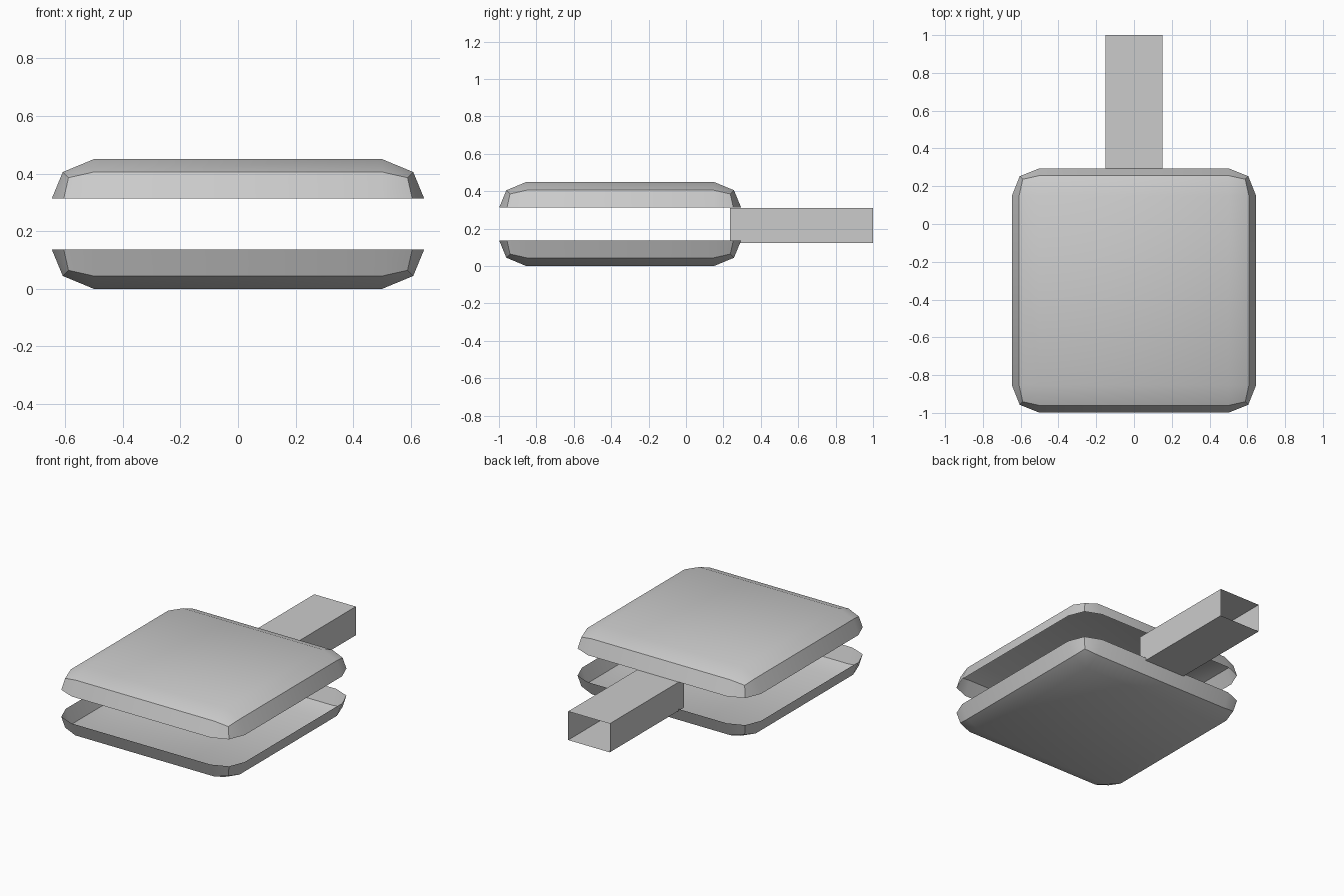
import bpy, bmesh, math
from mathutils import Vector

cube = bpy.data.objects.get("Cube")
if cube:
    bpy.data.objects.remove(cube, do_unlink=True)

HEIGHT = 0.45      # overall height
HALF = 0.653       # half width of the rounded body
BEVEL = 0.152      # rounding of the body
RIM = 0.137        # depth of each shell
CENTRE_Y = -0.352

grey = bpy.data.materials.new("light grey")
grey.use_nodes = True
colour = (0.6, 0.6, 0.6, 1.0)
grey.diffuse_color = colour
grey.node_tree.nodes["Principled BSDF"].inputs["Base Color"].default_value = colour


def box(bm, low, high):
    """Add a box between two corners."""
    low, high = Vector(low), Vector(high)
    made = bmesh.ops.create_cube(bm, size=1.0)
    bmesh.ops.scale(bm, vec=high - low, verts=made["verts"])
    bmesh.ops.translate(bm, vec=(low + high) / 2, verts=made["verts"])


def finish(name, bm):
    """Turn a bmesh into a shaded, coloured object."""
    mesh = bpy.data.meshes.new(name)
    bm.to_mesh(mesh)
    bm.free()
    mesh.materials.append(grey)
    obj = bpy.data.objects.new(name, mesh)
    bpy.context.collection.objects.link(obj)
    bpy.ops.object.select_all(action='DESELECT')
    obj.select_set(True)
    bpy.context.view_layer.objects.active = obj
    bpy.ops.object.shade_smooth_by_angle(angle=math.radians(30))
    return obj


def shell(name, cut_z, keep_up):
    """Rounded box sliced open, keeping only the part above or below the cut."""
    bm = bmesh.new()
    box(bm, (-HALF, CENTRE_Y - HALF, 0), (HALF, CENTRE_Y + HALF, HEIGHT))
    bmesh.ops.bevel(bm, geom=bm.edges[:], offset=BEVEL, offset_type='OFFSET',
                    segments=2, profile=0.5, affect='EDGES')
    bmesh.ops.bisect_plane(bm, geom=bm.verts[:] + bm.edges[:] + bm.faces[:],
                           plane_co=(0, 0, cut_z), plane_no=(0, 0, 1),
                           clear_inner=keep_up, clear_outer=not keep_up)
    return finish(name, bm)


# Two facing open shells
shell("lower_shell", RIM, False)
shell("upper_shell", HEIGHT - RIM, True)

# Square tube at the back, open at both ends
bm = bmesh.new()
box(bm, (-0.15, 0.235, 0.123), (0.15, 1.0, 0.31))
bm.normal_update()
ends = [f for f in bm.faces if abs(f.normal.y) > 0.9]
bmesh.ops.delete(bm, geom=ends, context='FACES_ONLY')
finish("rear_tube", bm)
